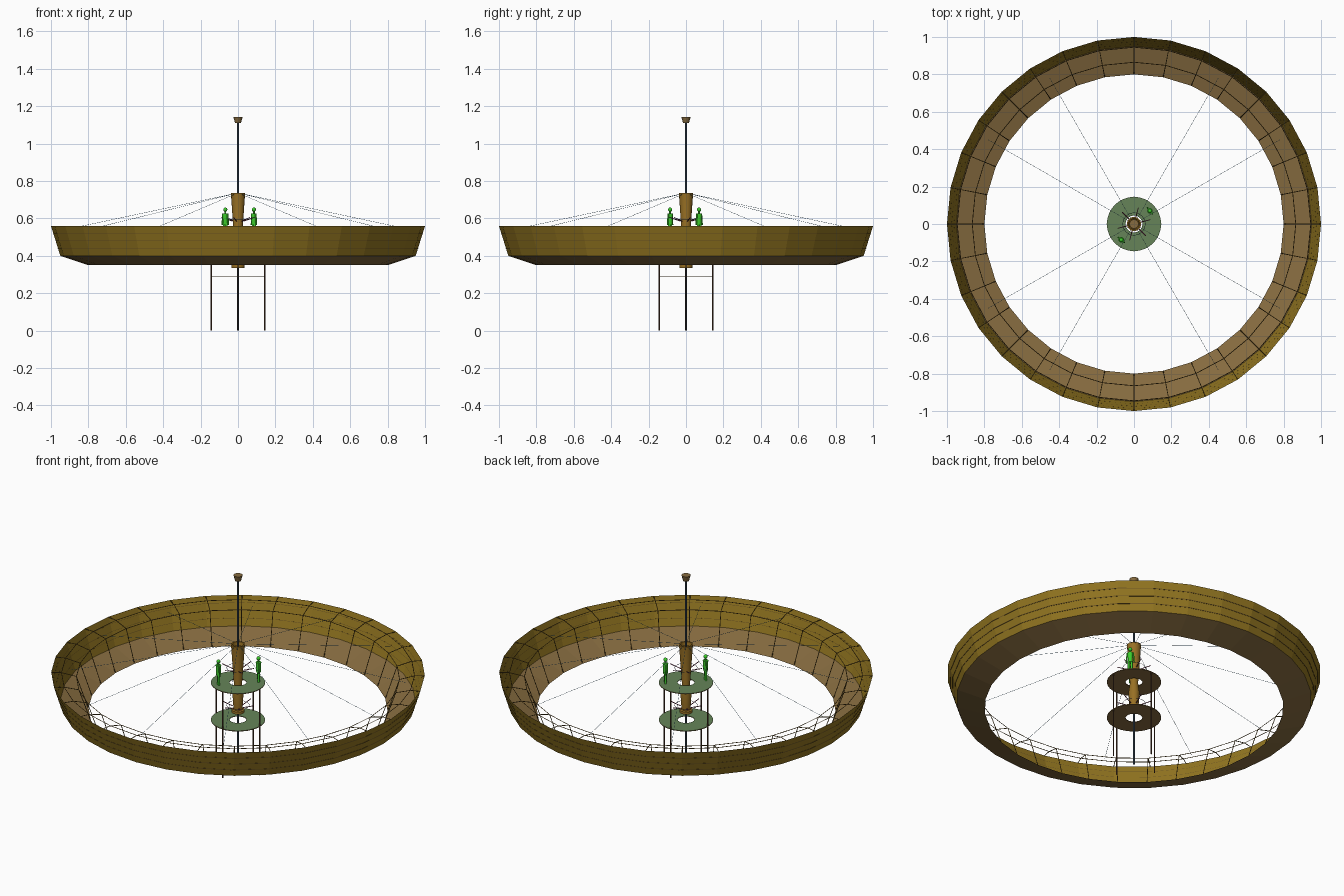
import bpy, bmesh, math
from mathutils import Vector, Matrix

if "Cube" in bpy.data.objects:
    bpy.data.objects.remove(bpy.data.objects["Cube"])

N = 32  # sides of the big ring


def mat(name, r, g, b):
    m = bpy.data.materials.new(name)
    m.diffuse_color = [((c / 255 + 0.055) / 1.055) ** 2.4 for c in (r, g, b)] + [1]
    m.use_nodes = True
    m.node_tree.nodes["Principled BSDF"].inputs["Base Color"].default_value = m.diffuse_color
    return m


GOLD = mat("gold_brown", 146, 117, 32)
BROWN = mat("floor_brown", 135, 108, 64)
COLUMN = mat("column_brown", 152, 112, 36)
GREEN = mat("deck_green", 102, 132, 88)
FRAME = mat("frame_brown", 108, 84, 34)
LEG = mat("leg_brown", 90, 62, 44)
SLATE = mat("slate", 66, 82, 100)
CABLE = mat("cable_blue", 84, 136, 172)
SKIN = mat("figure_green", 62, 208, 44)
PURPLE = mat("console_purple", 124, 50, 84)


def finish(name, bm, mats, smooth=False):
    me = bpy.data.meshes.new(name)
    bm.to_mesh(me)
    bm.free()
    for m in mats:
        me.materials.append(m)
    ob = bpy.data.objects.new(name, me)
    bpy.context.collection.objects.link(ob)
    if smooth:
        bpy.ops.object.select_all(action='DESELECT')
        ob.select_set(True)
        bpy.context.view_layer.objects.active = ob
        bpy.ops.object.shade_smooth_by_angle(angle=math.radians(50))
    return ob


def polar(r, a, z):
    return Vector((r * math.cos(a), r * math.sin(a), z))


def lathe(bm, profile, segs, closed=False):
    """Sweep an (r, z) profile round the z axis."""
    rows = [[bm.verts.new(polar(r, 2 * math.pi * i / segs, z)) for r, z in profile]
            for i in range(segs)]
    n = len(profile)
    for i in range(segs):
        a, b = rows[i], rows[(i + 1) % segs]
        for j in range(n if closed else n - 1):
            k = (j + 1) % n
            bm.faces.new((a[j], b[j], b[k], a[k]))


def rod(bm, p, q, r1, r2=None, segs=12):
    p, q = Vector(p), Vector(q)
    d = q - p
    m = Matrix.Translation((p + q) / 2) @ d.to_track_quat('Z', 'Y').to_matrix().to_4x4()
    bmesh.ops.create_cone(bm, cap_ends=True, segments=segs, radius1=r1,
                          radius2=r1 if r2 is None else r2, depth=d.length, matrix=m)


def hoop(bm, r, z, t, segs=N):
    lathe(bm, [(r - t, z), (r, z - t), (r + t, z), (r, z + t)], segs, True)


# Ring: sloping floor and flared outer wall
bm = bmesh.new()
lathe(bm, [(0.80, 0.35), (0.95, 0.40)], N)
finish("ring_floor", bm, [BROWN])
bm = bmesh.new()
lathe(bm, [(0.95, 0.40), (1.0, 0.56)], N)
finish("ring_wall", bm, [GOLD])

# Open roof frame: bent bars from the rim to the inner floor edge, plus hoops
section = [(0.996, 0.557), (0.945, 0.557), (0.865, 0.535), (0.802, 0.352)]
bm = bmesh.new()
for i in range(N):
    a = 2 * math.pi * i / N
    for (r1, z1), (r2, z2) in zip(section, section[1:]):
        rod(bm, polar(r1, a, z1), polar(r2, a, z2), 0.002, segs=8)
for r, z in section[1:3]:
    hoop(bm, r, z, 0.002)
finish("roof_frame", bm, [FRAME], True)

# Thin bands round the outside of the wall
bm = bmesh.new()
for z in (0.44, 0.48, 0.52):
    r = 0.9505 + (z - 0.40) * 0.05 / 0.16
    lathe(bm, [(r - 0.001, z - 0.002), (r + 0.0005, z - 0.002),
               (r + 0.0012, z + 0.002), (r, z + 0.002)], N, True)
finish("wall_bands", bm, [FRAME])

# Cables from the mast to the ring
bm = bmesh.new()
for i in range(12):
    a = i * math.pi / 6
    rod(bm, polar(0.03, a, 0.73), polar(0.90, a, 0.545), 0.0008, segs=8)
finish("stay_cables", bm, [CABLE], True)

# Central column, pole and top cup
bm = bmesh.new()
lathe(bm, [(0.0, 0.335), (0.036, 0.335), (0.036, 0.35), (0.024, 0.352), (0.030, 0.44),
           (0.022, 0.50), (0.038, 0.735), (0.030, 0.735), (0.027, 0.715), (0.0, 0.715)], 16)
bmesh.ops.remove_doubles(bm, verts=bm.verts, dist=1e-5)
bmesh.ops.recalc_face_normals(bm, faces=bm.faces)
finish("central_column", bm, [COLUMN], True)
bm = bmesh.new()
rod(bm, (0, 0, 0), (0, 0, 1.12), 0.005)
finish("centre_pole", bm, [SLATE], True)
bm = bmesh.new()
rod(bm, (0, 0, 1.11), (0, 0, 1.143), 0.016, 0.025)
finish("mast_cup", bm, [BROWN], True)

# Two round decks, green above and brown below
for name, z in (("lower_deck", 0.29), ("upper_deck", 0.51)):
    bm = bmesh.new()
    lathe(bm, [(0.045, z), (0.145, z), (0.145, z - 0.004), (0.045, z - 0.004)], 32, True)
    bmesh.ops.recalc_face_normals(bm, faces=bm.faces)
    for f in bm.faces:
        f.material_index = 0 if f.normal.z > 0.5 else 1
    finish(name, bm, [GREEN, BROWN])

    # Console spokes and hand rail round the column
    bm = bmesh.new()
    for i in range(6):
        a = math.radians(60 * i + 15)
        rod(bm, polar(0.03, a, z + 0.075), polar(0.09, a, z + 0.095), 0.0022)
    finish(name + "_console", bm, [PURPLE], True)
    bm = bmesh.new()
    hoop(bm, 0.06, z + 0.085, 0.0012, 24)
    finish(name + "_rail", bm, [SLATE], True)

# Deck legs
bm = bmesh.new()
for i in range(4):
    a = i * math.pi / 2
    rod(bm, polar(0.143, a, 0), polar(0.143, a, 0.507), 0.0035)
finish("deck_legs", bm, [LEG], True)

# Two standing figures
up = Vector((0, 0, 1))
for n, (x, y) in enumerate(((0.085, 0.070), (-0.068, -0.085))):
    bm = bmesh.new()
    side = Vector((-y, x, 0)).normalized()
    c = Vector((x, y, 0.51))
    for s in (-1, 1):
        rod(bm, c + side * s * 0.008, c + side * s * 0.007 + up * 0.065, 0.006, 0.007)
        rod(bm, c + side * s * 0.016 + up * 0.115, c + side * s * 0.021 + up * 0.055, 0.004)
    rod(bm, c + up * 0.055, c + up * 0.115, 0.012, 0.015)
    rod(bm, c + up * 0.11, c + up * 0.13, 0.005)
    bmesh.ops.create_icosphere(bm, subdivisions=3, radius=0.011,
                               matrix=Matrix.Translation(c + up * 0.137))
    finish("figure_%d" % (n + 1), bm, [SKIN], True)
